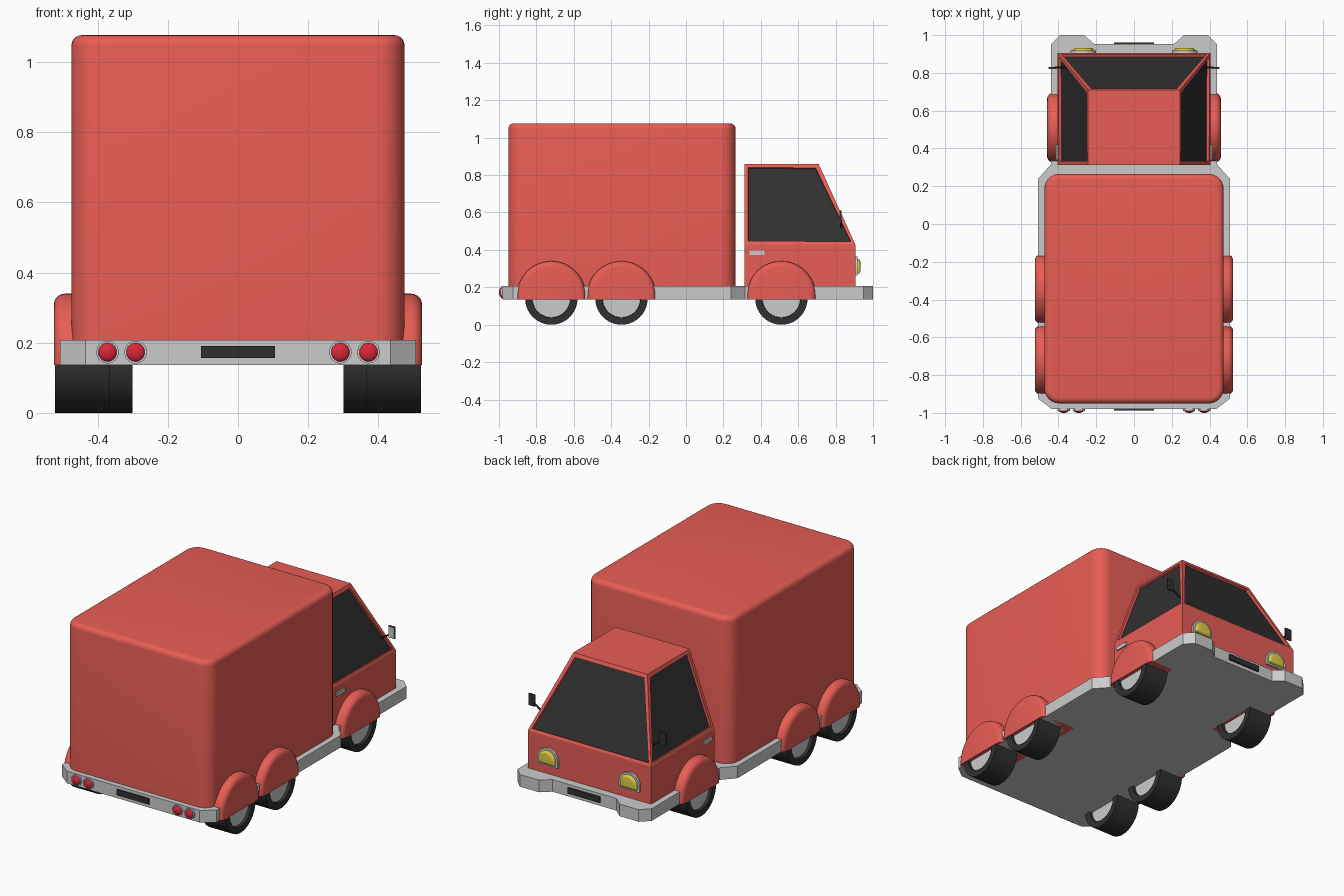
import bpy, bmesh
from math import pi, cos, sin
from mathutils import Matrix, Vector

if "Cube" in bpy.data.objects:
    bpy.data.objects.remove(bpy.data.objects["Cube"])


def material(name, rgb):
    m = bpy.data.materials.new(name)
    m.diffuse_color = (*rgb, 1)
    m.use_nodes = True
    m.node_tree.nodes["Principled BSDF"].inputs["Base Color"].default_value = m.diffuse_color
    return m


RED = material("red_paint", (0.8, 0.11, 0.09))
BLACK = material("black", (0.03, 0.03, 0.03))
YELLOW = material("lamp_yellow", (0.75, 0.6, 0.06))
LIGHT_RED = material("lamp_red", (0.7, 0.02, 0.04))


def finish(bm, name, *mats, smooth=False):
    bmesh.ops.recalc_face_normals(bm, faces=bm.faces)
    me = bpy.data.meshes.new(name)
    bm.to_mesh(me)
    bm.free()
    ob = bpy.data.objects.new(name, me)
    bpy.context.collection.objects.link(ob)
    for m in mats:
        if m:
            me.materials.append(m)
    if smooth:
        bpy.ops.object.select_all(action='DESELECT')
        ob.select_set(True)
        bpy.context.view_layer.objects.active = ob
        bpy.ops.object.shade_smooth_by_angle(angle=0.6)
    return ob


def prism(name, pts, axis, a, b, mat=None, round_edge=0, keep_bottom=False, smooth=False):
    """Extrude a 2D profile from a to b along an axis, optionally rounding the rim at b."""
    put = {'x': lambda u, v, w: (w, u, v),
           'y': lambda u, v, w: (u, w, v),
           'z': lambda u, v, w: (u, v, w)}[axis]
    bm = bmesh.new()
    near = [bm.verts.new(put(u, v, a)) for u, v in pts]
    far = [bm.verts.new(put(u, v, b)) for u, v in pts]
    n = len(pts)
    bm.faces.new(near)
    cap = bm.faces.new(far)
    for i in range(n):
        j = (i + 1) % n
        bm.faces.new((near[i], near[j], far[j], far[i]))
    if round_edge:
        low = min(v for _, v in pts) + 1e-5
        edges = [e for e in cap.edges
                 if not (keep_bottom and all(v.co.z < low for v in e.verts))]
        bmesh.ops.recalc_face_normals(bm, faces=bm.faces)
        bmesh.ops.bevel(bm, geom=edges, offset=round_edge, segments=5,
                        profile=0.5, affect='EDGES')
    return finish(bm, name, mat, smooth=smooth)


def box(name, x, y, z, mat=None):
    (x0, x1), (y0, y1) = x, y
    return prism(name, [(x0, y0), (x1, y0), (x1, y1), (x0, y1)], 'z', *z, mat)


def cylinder(name, r, depth, loc, axis, mat=None, recess=None):
    bm = bmesh.new()
    bmesh.ops.create_cone(bm, cap_ends=True, segments=40, radius1=r, radius2=r, depth=depth)
    if recess:
        caps = [f for f in bm.faces if len(f.verts) > 4]
        bmesh.ops.inset_individual(bm, faces=caps, thickness=recess)
        bmesh.ops.inset_individual(bm, faces=caps, thickness=0.002, depth=-0.03)
    rot = Matrix.Rotation(pi / 2, 4, 'Y' if axis == 'x' else 'X')
    bmesh.ops.transform(bm, matrix=Matrix.Translation(loc) @ rot, verts=bm.verts)
    return finish(bm, name, mat, smooth=True)


def arch(cu, cv, r, low, steps=24):
    """Half circle standing on straight legs that end at height low."""
    arc = [(cu + r * cos(pi * i / steps), cv + r * sin(pi * i / steps)) for i in range(steps + 1)]
    return [(cu + r, low)] + arc + [(cu - r, low)]


# chassis plate with bumpers
half = [(0.435, -0.98), (0.507, -0.925), (0.507, 0.24), (0.44, 0.315),
        (0.44, 0.95), (0.39, 1.0), (0.265, 1.0), (0.21, 0.952)]
prism("chassis", half + [(-x, y) for x, y in reversed(half)], 'z', 0.136, 0.208)

# cargo box with rounded corners and roof rim
r, outline = 0.08, []
for k, (cx, cy) in enumerate([(0.395, 0.185), (-0.395, 0.185), (-0.395, -0.87), (0.395, -0.87)]):
    outline += [(cx + r * cos(pi / 2 * (k + i / 8)), cy + r * sin(pi / 2 * (k + i / 8)))
                for i in range(9)]
prism("cargo_box", outline, 'z', 0.2, 1.077, RED, round_edge=0.03, smooth=True)

# cab with recessed windows
bm = bmesh.new()
rings = []
for hw, front, z in [(0.405, 0.905, 0.2), (0.405, 0.905, 0.43), (0.243, 0.709, 0.86)]:
    rings.append([bm.verts.new(p) for p in
                  [(-hw, 0.313, z), (hw, 0.313, z), (hw, front, z), (-hw, front, z)]])
bm.faces.new(rings[0])
bm.faces.new(rings[2])
windows = []
for k in range(2):
    for i in range(4):
        j = (i + 1) % 4
        f = bm.faces.new((rings[k][i], rings[k][j], rings[k + 1][j], rings[k + 1][i]))
        if k == 1 and i > 0:
            windows.append(f)
bmesh.ops.recalc_face_normals(bm, faces=bm.faces)
bmesh.ops.inset_individual(bm, faces=windows, thickness=0.028)
bmesh.ops.inset_individual(bm, faces=windows, thickness=0.0005, depth=-0.015)
for f in windows:
    f.material_index = 1
finish(bm, "cab", RED, BLACK)

# number plates
box("rear_plate", (-0.105, 0.105), (-0.988, -0.97), (0.157, 0.191), BLACK)
box("front_plate", (-0.105, 0.105), (0.94, 0.962), (0.157, 0.191), BLACK)

for s, side in ((1, "right"), (-1, "left")):
    # wheels and mudguards
    for name, y, outer in (("front", 0.51, 0.457), ("middle", -0.345, 0.522), ("rear", -0.72, 0.522)):
        x = s * (outer - 0.078)
        tag = f"{side}_{name}"
        cylinder(tag + "_tyre", 0.14, 0.156, (x, y, 0.14), 'x', BLACK, recess=0.038)
        cylinder(tag + "_rim", 0.102, 0.12, (x, y, 0.14), 'x')
        prism(tag + "_mudguard", arch(y, 0.156, 0.184, 0.136), 'x', s * 0.3, s * (outer + 0.003),
              RED, round_edge=0.032, keep_bottom=True, smooth=True)

    # tail lights
    for i, x in enumerate((0.292, 0.372)):
        cylinder(f"{side}_tail_ring_{i}", 0.032, 0.03, (s * x, -0.974, 0.173), 'y')
        bm = bmesh.new()
        bmesh.ops.create_uvsphere(bm, u_segments=20, v_segments=12, radius=1)
        bmesh.ops.transform(bm, verts=bm.verts, matrix=Matrix.Translation((s * x, -0.986, 0.173))
                            @ Matrix.Diagonal((0.027, 0.014, 0.027, 1)))
        finish(bm, f"{side}_tail_lamp_{i}", LIGHT_RED, smooth=True)

    # headlights
    prism(f"{side}_headlight_bezel", arch(s * 0.268, 0.296, 0.068, 0.262), 'y', 0.89, 0.918,
          smooth=True)
    prism(f"{side}_headlight_lens", arch(s * 0.268, 0.296, 0.055, 0.272), 'y', 0.9, 0.932,
          YELLOW, round_edge=0.014, smooth=True)

    # door handle
    xs = sorted((s * 0.395, s * 0.413))
    box(f"{side}_door_handle", xs, (0.34, 0.42), (0.373, 0.396))

    # wing mirror: shell, glass and stalk
    xs = sorted((s * 0.41, s * 0.452))
    box(f"{side}_mirror_shell", xs, (0.824, 0.832), (0.54, 0.61), BLACK)
    gs = sorted((s * 0.413, s * 0.449))
    box(f"{side}_mirror_glass", gs, (0.821, 0.825), (0.544, 0.606))
    a, b = Vector((s * 0.36, 0.828, 0.52)), Vector((s * 0.42, 0.828, 0.56))
    bm = bmesh.new()
    bmesh.ops.create_cone(bm, cap_ends=True, segments=8, radius1=0.005, radius2=0.005,
                          depth=(b - a).length)
    rot = (b - a).to_track_quat('Z', 'Y').to_matrix().to_4x4()
    bmesh.ops.transform(bm, matrix=Matrix.Translation((a + b) / 2) @ rot, verts=bm.verts)
    finish(bm, f"{side}_mirror_stalk", BLACK)
